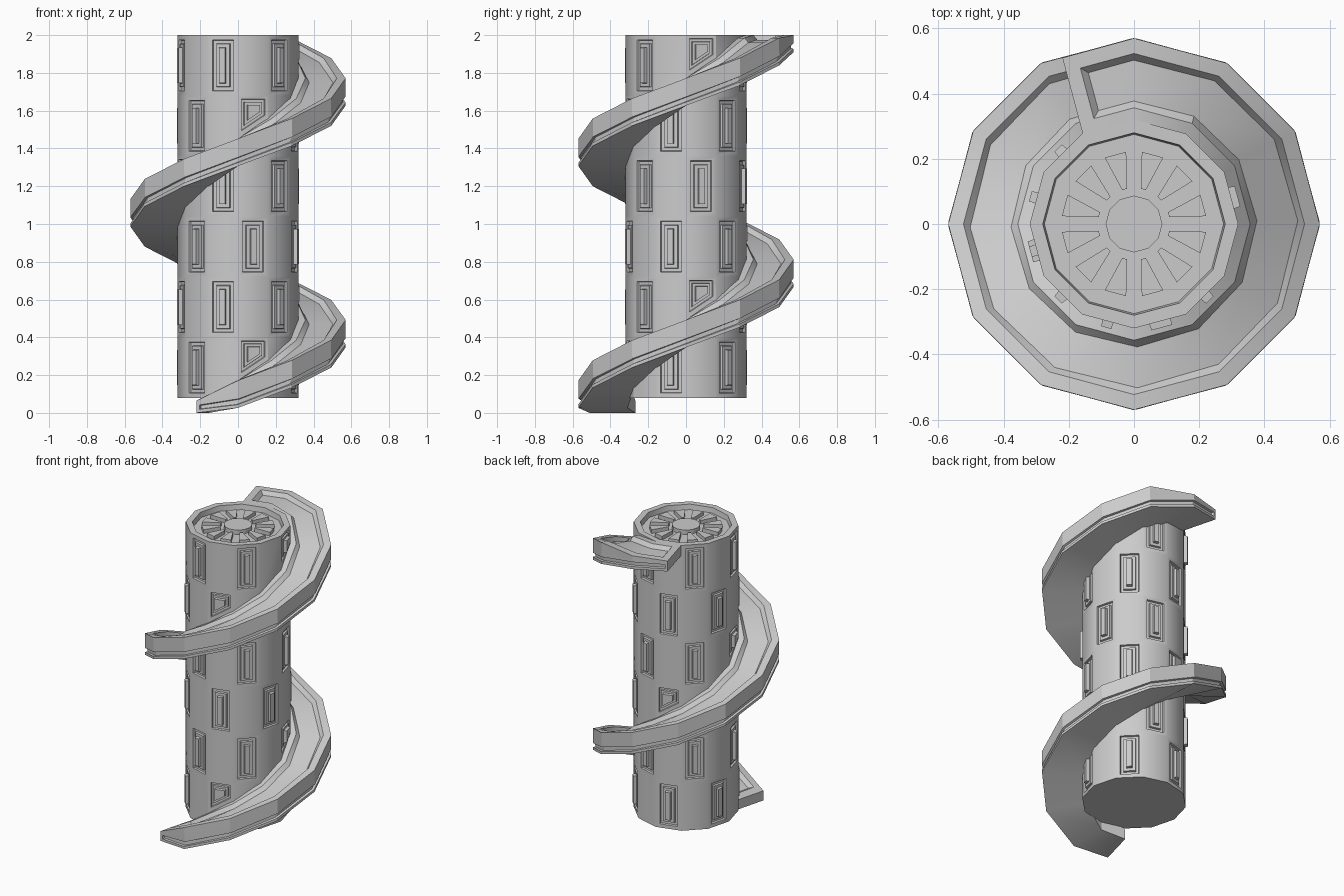
import bpy, bmesh
from math import sin, cos, radians
from mathutils import Vector

if "Cube" in bpy.data.objects:
    bpy.data.objects.remove(bpy.data.objects["Cube"])

N, R, R_OUT = 12, 0.32, 0.57
Z0, ROWS, DZ = 0.08, 6, 0.32
RISE = 1.28 / 360            # climb per degree


def pol(r, deg, z):
    a = radians(deg)
    return Vector((r * cos(a), r * sin(a), z))


def finish(bm, name, angle):
    me = bpy.data.meshes.new(name)
    bm.to_mesh(me)
    bm.free()
    ob = bpy.data.objects.new(name, me)
    bpy.context.collection.objects.link(ob)
    bpy.ops.object.select_all(action='DESELECT')
    ob.select_set(True)
    bpy.context.view_layer.objects.active = ob
    bpy.ops.object.shade_smooth_by_angle(angle=radians(angle))
    return ob


def ramp_z(deg):
    return (deg + 120) * RISE


# Tower: 12-sided column with checkerboard of stepped windows
bm = bmesh.new()
rings = [[bm.verts.new(pol(R, 30 * k, Z0 + DZ * i)) for k in range(N)] for i in range(ROWS + 1)]
full, cut = [], []
for i in range(ROWS):
    for k in range(N):
        k2 = (k + 1) % N
        quad = [rings[i][k], rings[i][k2], rings[i + 1][k2], rings[i + 1][k]]
        # cells crossed by the ramp get a window only above it
        if (k - 9 - 3 * i) % N == 0:
            deg = -90 + 90 * i
            lo = bm.verts.new(pol(R, 30 * k, ramp_z(deg) + 0.072))
            hi = bm.verts.new(pol(R, 30 * k2, ramp_z(deg + 30) + 0.072))
            bm.faces.new([quad[0], quad[1], hi, lo])
            cut.append(bm.faces.new([lo, hi, quad[2], quad[3]]))
        else:
            f = bm.faces.new(quad)
            if (i + k) % 2 == 1:
                full.append(f)
bm.faces.new(rings[0][::-1])
# rim and sunken top
prev = rings[-1]
for r, z in ((0.28, 2.0), (0.275, 1.965)):
    ring = [bm.verts.new(pol(r, 30 * k, z)) for k in range(N)]
    for k in range(N):
        bm.faces.new([prev[k], prev[(k + 1) % N], ring[(k + 1) % N], ring[k]])
    prev = ring
bm.faces.new(prev)
bm.normal_update()
STEPS = ((0.025, 0), (0.003, -0.012), (0.016, 0), (0.003, 0.012), (0.018, 0), (0.002, 0.02))
for faces, s in ((full, 1.0), (cut, 0.75)):
    for t, d in STEPS:
        bmesh.ops.inset_individual(bm, faces=faces, thickness=t * s, depth=d, use_even_offset=True)
finish(bm, "tower", 40)


# Roof ornament: hub and radial wedges
def prism(bm, pts, z0, z1):
    lo = [bm.verts.new((p.x, p.y, z0)) for p in pts]
    hi = [bm.verts.new((p.x, p.y, z1)) for p in pts]
    n = len(pts)
    bm.faces.new(lo[::-1])
    bm.faces.new(hi)
    for k in range(n):
        bm.faces.new([lo[k], lo[(k + 1) % n], hi[(k + 1) % n], hi[k]])


bm = bmesh.new()
prism(bm, [pol(0.087, 30 * k, 0) for k in range(N)], 1.95, 1.995)
for k in range(N):
    c = 30 * k + 15
    u, v = pol(1, c, 0), pol(1, c + 90, 0)
    prism(bm, [u * 0.11 - v * 0.008, u * 0.22 - v * 0.034,
               u * 0.22 + v * 0.034, u * 0.11 + v * 0.008], 1.95, 1.99)
finish(bm, "roof_spokes", 30)

# Spiral ramp: swept section with squared-off ends
bm = bmesh.new()
secs = []
END = 480
for deg in range(-120, END + 1, 30):
    t = ramp_z(deg)
    bot = min(max(t - 0.08, 0.0), 1.93)
    top = min(t + 0.065, 2.0)
    if deg == 450:
        bot = 1.91
    mid = min(bot + 0.065, top - 0.008)
    inner, outer = pol(0.31, deg, 0), pol(R_OUT, deg, 0)
    if deg == -120:
        outer = inner + pol(0.25, -105, 0)
    if deg == END:
        outer = inner + pol(0.25, END - 15, 0)
    secs.append([bm.verts.new((p.x, p.y, z)) for p, z in
                 ((inner, bot), (outer, bot), (outer, mid), (outer, top), (inner, top))])
deck, band = [], []
for a, b in zip(secs, secs[1:]):
    fs = [bm.faces.new([a[j], b[j], b[(j + 1) % 5], a[(j + 1) % 5]]) for j in range(5)]
    band.append(fs[1])
    deck.append(fs[3])
bm.faces.new(secs[0])
bm.faces.new(secs[-1][::-1])
bmesh.ops.recalc_face_normals(bm, faces=bm.faces)
bm.normal_update()
# sunken walkway and groove along the outer edge
for t, d in ((0.045, 0), (0.02, -0.025)):
    bmesh.ops.inset_region(bm, faces=deck, thickness=t, depth=d, use_even_offset=True)
for t, d in ((0.017, 0), (0.003, -0.014)):
    bmesh.ops.inset_region(bm, faces=band, thickness=t, depth=d, use_even_offset=True)
finish(bm, "spiral_ramp", 29)
